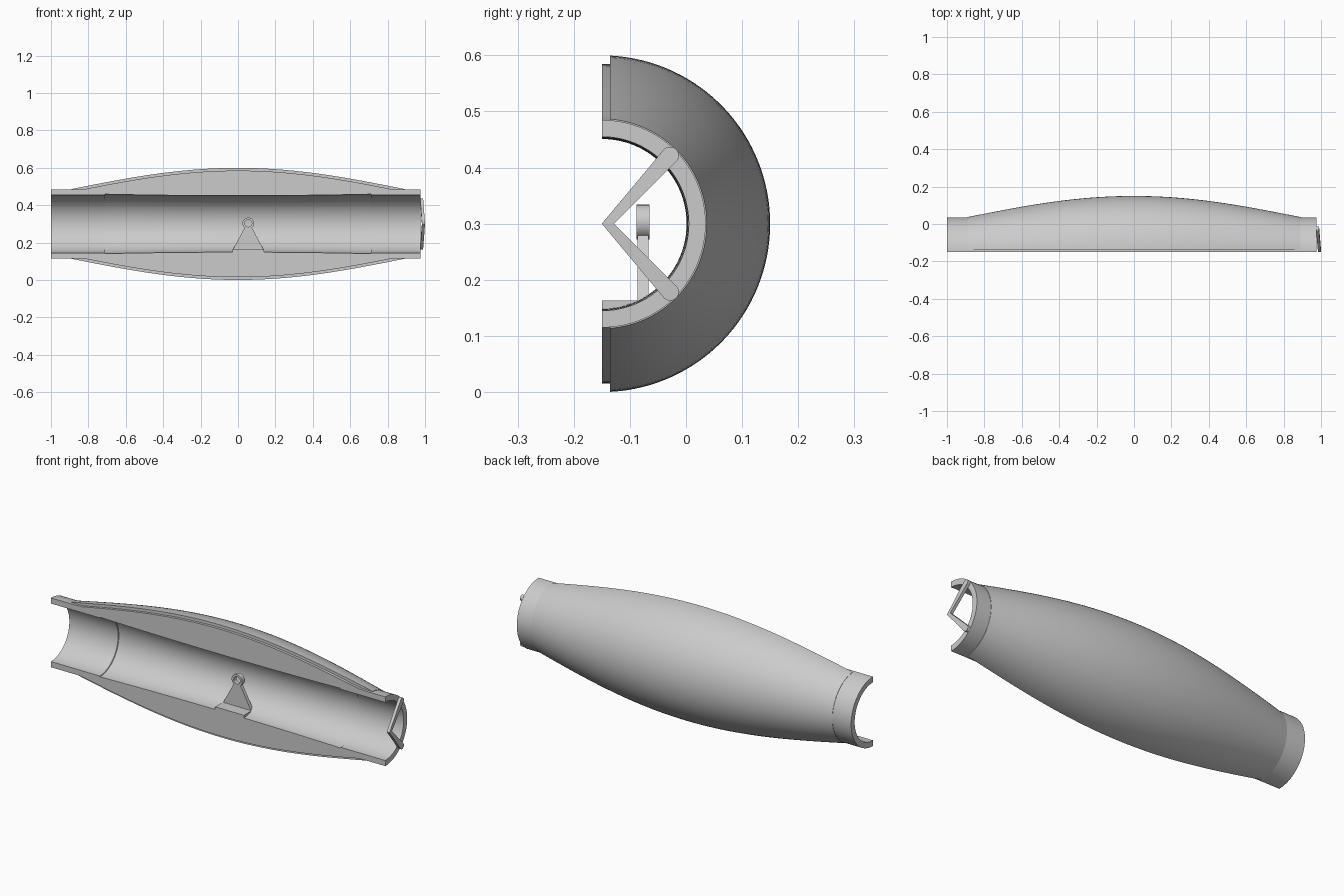
import bpy, bmesh, math
from mathutils import Vector

cube = bpy.data.objects.get("Cube")
if cube:
    bpy.data.objects.remove(cube)

AXIS_Y, AXIS_Z = -0.15, 0.30

grey = bpy.data.materials.new("plain_grey")
grey.use_nodes = True
colour = (0.6, 0.6, 0.6, 1)
grey.diffuse_color = colour
grey.node_tree.nodes["Principled BSDF"].inputs["Base Color"].default_value = colour


def finish(name, bm):
    bmesh.ops.recalc_face_normals(bm, faces=bm.faces)
    mesh = bpy.data.meshes.new(name)
    bm.to_mesh(mesh)
    bm.free()
    mesh.materials.append(grey)
    ob = bpy.data.objects.new(name, mesh)
    bpy.context.collection.objects.link(ob)
    bpy.ops.object.select_all(action='DESELECT')
    bpy.context.view_layer.objects.active = ob
    ob.select_set(True)
    bpy.ops.object.shade_smooth_by_angle(angle=math.radians(25))
    return ob


def skin_loops(name, loops, closed=False):
    """Join loops of points into a solid, capped unless it closes on itself."""
    bm = bmesh.new()
    rows = [[bm.verts.new(p) for p in loop] for loop in loops]
    for a, b in zip(rows, rows[1:] + rows[:1] if closed else rows[1:]):
        for i in range(len(a)):
            j = (i + 1) % len(a)
            bm.faces.new((a[i], a[j], b[j], b[i]))
    if not closed:
        bm.faces.new(rows[0])
        bm.faces.new(rows[-1])
    return finish(name, bm)


def half_lathe(name, profile, cut=0.0, steps=64):
    """Turn an (x, radius) profile around the long axis, open at the front."""
    loops = []
    for k in range(steps + 1):
        loop = []
        for x, r in profile:
            start = math.asin(cut / r)
            a = start + (math.pi - 2 * start) * k / steps
            loop.append((x, AXIS_Y + r * math.sin(a), AXIS_Z + r * math.cos(a)))
        loops.append(loop)
    return skin_loops(name, loops)


def prism(name, outline, offset):
    return skin_loops(name, [outline, [Vector(p) + Vector(offset) for p in outline]])


# Bulging body: solid core with a bore, and a skin set back from the cut face
BULGE = 0.89


def radius(x):
    return 0.187 + 0.113 * math.cos(math.pi / 2 * x / BULGE)


stations = [BULGE * (i / 24 - 1) for i in range(49)]
core_top = [(x, max(0.185, radius(x) - 0.015)) for x in stations]
bore = [(x, 0.151 + 0.008 * (x / 0.71) ** 2) for x in (0.71 * (1 - i / 8) for i in range(17))]
half_lathe("body_core", [(-1, 0.185)] + core_top + [(0.975, 0.185), (0.975, 0.155), (0.712, 0.155)]
           + bore + [(-0.712, 0.155), (-1, 0.155)])
half_lathe("outer_skin", [(x, radius(x)) for x in stations]
           + [(x, radius(x) - 0.017) for x in reversed(stations)], cut=0.015)

# Bracket inside the bore: foot, tapering leg and ring
MID = 0.055
prism("bracket_foot", [(MID - 0.085, -0.15, 0.146), (MID + 0.085, -0.15, 0.146),
                       (MID + 0.085, -0.15, 0.163), (MID - 0.085, -0.15, 0.163)], (0, 0.08, 0))
prism("bracket_leg", [(MID - 0.085, -0.086, 0.157), (MID + 0.085, -0.086, 0.157),
                      (MID + 0.02, -0.086, 0.279), (MID - 0.02, -0.086, 0.279)], (0, 0.019, 0))
ring = []
for k in range(32):
    a = math.tau * k / 32
    ring.append([(MID + r * math.cos(a), y, 0.303 + r * math.sin(a))
                 for r, y in ((0.031, -0.088), (0.031, -0.065), (0.019, -0.065), (0.019, -0.088))])
skin_loops("bracket_ring", ring, closed=True)

# Two round-ended struts meeting on the axis at the right-hand end
HALF, LENGTH = 0.0155, 0.172
for name, side in (("upper_strut", 1), ("lower_strut", -1)):
    along = [(-HALF, HALF)]
    for k in range(13):
        a = math.pi * (0.5 - k / 12)
        along.append((LENGTH + HALF * math.cos(a), HALF * math.sin(a)))
    along.append((HALF, -HALF))
    loops = []
    for thick in (0, 0.016):
        loop = []
        for u, v in along:
            y, z = (u - v) / math.sqrt(2), (u + v) / math.sqrt(2)
            x = 0.984 - 0.01 * max(u, 0) / LENGTH + thick
            loop.append((x, AXIS_Y + max(y, 0), AXIS_Z + side * z))
        loops.append(loop)
    skin_loops(name, loops)
